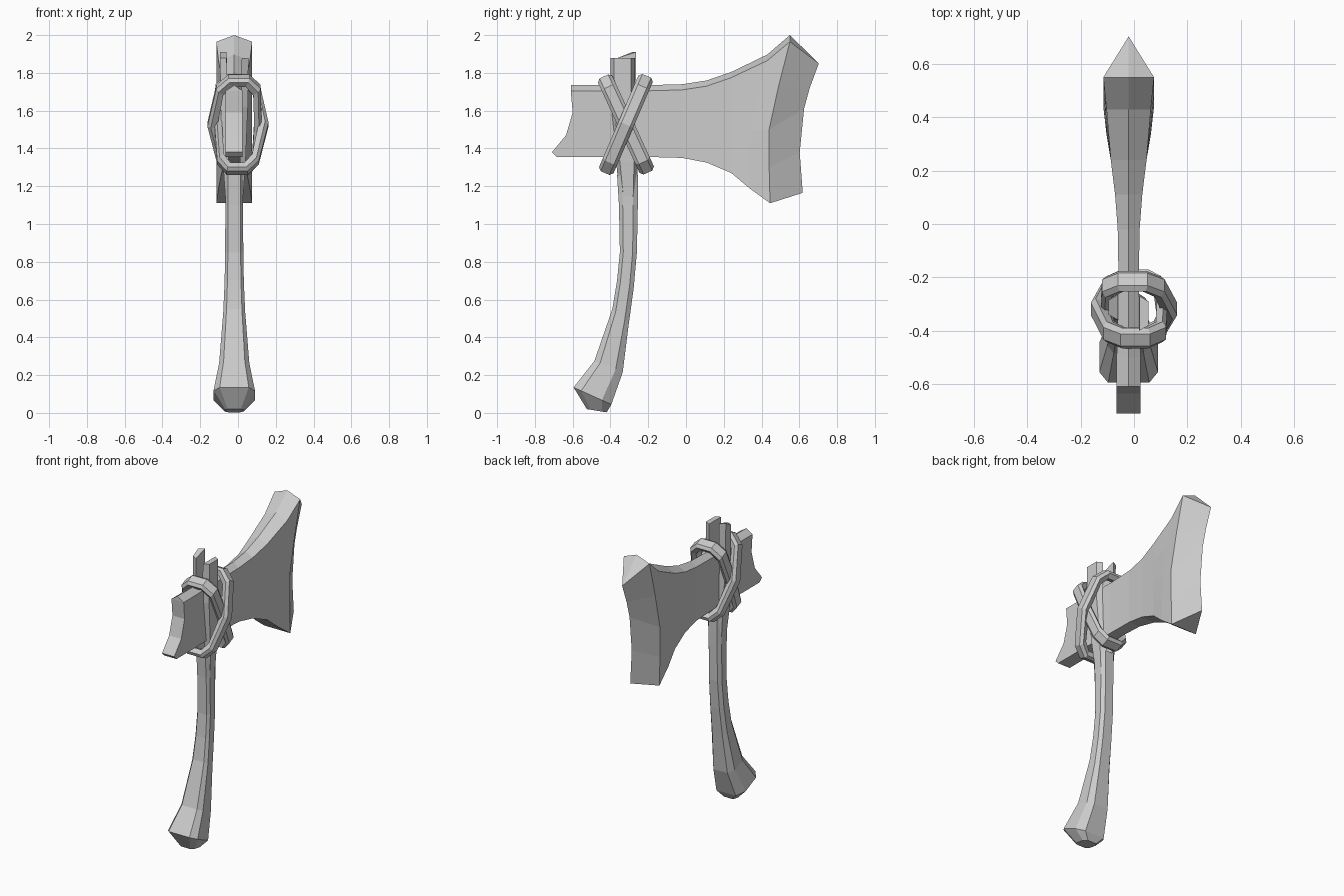
import bpy, bmesh
from mathutils import Vector

if "Cube" in bpy.data.objects:
    bpy.data.objects.remove(bpy.data.objects["Cube"])

CX = -0.02  # the axe sits slightly left of the ring extents


def loft(name, rings, cap=True, cyclic=False, ladder=False):
    """Skin a list of equal-length closed rings into a flat shaded object."""
    bm = bmesh.new()
    vs = [[bm.verts.new(p) for p in r] for r in rings]
    n = len(rings[0])
    for k in range(len(vs) if cyclic else len(vs) - 1):
        a, b = vs[k], vs[(k + 1) % len(vs)]
        for i in range(n):
            j = (i + 1) % n
            bm.faces.new((a[i], a[j], b[j], b[i]))
    if ladder:  # end wall in strips between the right and left sides
        r = vs[0]
        bm.faces.new((r[0], r[1], r[-1]))
        for i in range(1, n // 2):
            bm.faces.new((r[i], r[i + 1], r[n - i - 1], r[n - i]))
    elif cap:
        bm.faces.new(vs[0])
        bm.faces.new(vs[-1])
    bmesh.ops.remove_doubles(bm, verts=bm.verts, dist=1e-4)
    bmesh.ops.recalc_face_normals(bm, faces=bm.faces)
    me = bpy.data.meshes.new(name)
    bm.to_mesh(me)
    bm.free()
    ob = bpy.data.objects.new(name, me)
    bpy.context.collection.objects.link(ob)
    return ob


# Axe head: stations from poll to cutting edge, each a side profile column
def column(y, top, bottom):
    return [(y, top + (bottom - top) * i / 4) for i in range(5)]


def head_ring(col, hw, ridge):
    y, z = col[0]
    right = [(CX + hw, *p) for p in col]
    left = [(CX - hw, *p) for p in reversed(col)]
    return [(CX, y, z + ridge)] + right + left


stations = [
    ([(-.61, 1.705), (-.60, 1.59), (-.635, 1.47), (-.71, 1.38), (-.685, 1.355)], .045, .03),
    (column(-.50, 1.705, 1.355), .045, .03),
    (column(-.20, 1.705, 1.355), .038, .03),
    (column(-.02, 1.71, 1.35), .041, .03),
    (column(.11, 1.73, 1.325), .051, .03),
    (column(.24, 1.775, 1.27), .067, .03),
    ([(.43, 1.865), (.38, 1.69), (.345, 1.5), (.335, 1.35), (.335, 1.19)], .083, .032),
    ([(.55, 1.965), (.49, 1.73), (.44, 1.5), (.44, 1.3), (.445, 1.11)], .095, .035),
    ([(.703, 1.85), (.655, 1.72), (.625, 1.61), (.602, 1.38), (.618, 1.165)], 0, 0),
]
loft("axe_head", [head_ring(*s) for s in stations], ladder=True)


# Curved wooden handle: chamfered sections spanning front point to back point
def handle_ring(front, back, hw):
    f, b = Vector((0, *front)), Vector((0, *back))
    pts = [(-.7, 0), (.7, 0), (1, .2), (1, .75), (.65, 1), (-.65, 1), (-1, .75), (-1, .2)]
    return [f.lerp(b, t) + Vector((CX + u * hw, 0, 0)) for u, t in pts]


handle = [
    ((-.525, .02), (-.42, .003), .05),
    ((-.595, .135), (-.395, .045), .11),
    ((-.485, .275), (-.335, .215), .08),
    ((-.39, .55), (-.303, .47), .058),
    ((-.365, .70), (-.277, .66), .051),
    ((-.35, .85), (-.26, .85), .048),
    ((-.355, 1.1), (-.255, 1.1), .047),
    ((-.365, 1.26), (-.255, 1.26), .047),
]
loft("handle", [handle_ring(*s) for s in handle])


# Split handle tongues that grip the head on either side
def prong(name, side, y0, y1, ztop0, ztop1):
    rings = []
    for z0, z1, inner, outer, a, b in [(1.13, 1.13, .005, .046, -.35, -.26),
                                       (1.33, 1.33, .03, .06, -.37, -.255),
                                       (1.62, 1.62, .036, .072, y0, y1),
                                       (ztop0, ztop1, .04, .075, y0, y1)]:
        i, o = CX + side * inner, CX + side * outer
        rings.append([(i, a, z0), (o, a + .02, z0), (o, b - .02, z1), (i, b, z1)])
    loft(name, rings)


prong("prong_right", 1, -.40, -.27, 1.88, 1.88)
prong("prong_left", -1, -.36, -.265, 1.88, 1.91)

# Two crossed binding rings: outline in (x, distance along tilted axis)
outline = [(-.06, .28), (.05, .28), (.115, .22), (.162, 0), (.11, -.22), (.05, -.28),
           (-.06, -.28), (-.11, -.22), (-.125, 0), (-.12, .22)]
band = [(0, .025), (.35, .042), (1, .03), (1, -.03), (.35, -.042), (0, -.025)]


def binding(name, side, tilt):
    axis = Vector((0, tilt, 1)).normalized()
    across = Vector((0, axis.z, -axis.y))
    centre = Vector((0, -.318, 1.527))
    rings = []
    for x, s in outline:
        rings.append([centre + Vector((side * x * (1 - .32 * t), 0, 0))
                      + axis * s * (1 - .17 * t) + across * w for t, w in band])
    loft(name, rings, cyclic=True)


binding("binding_outer", 1, .43)
binding("binding_inner", -1, -.46)
